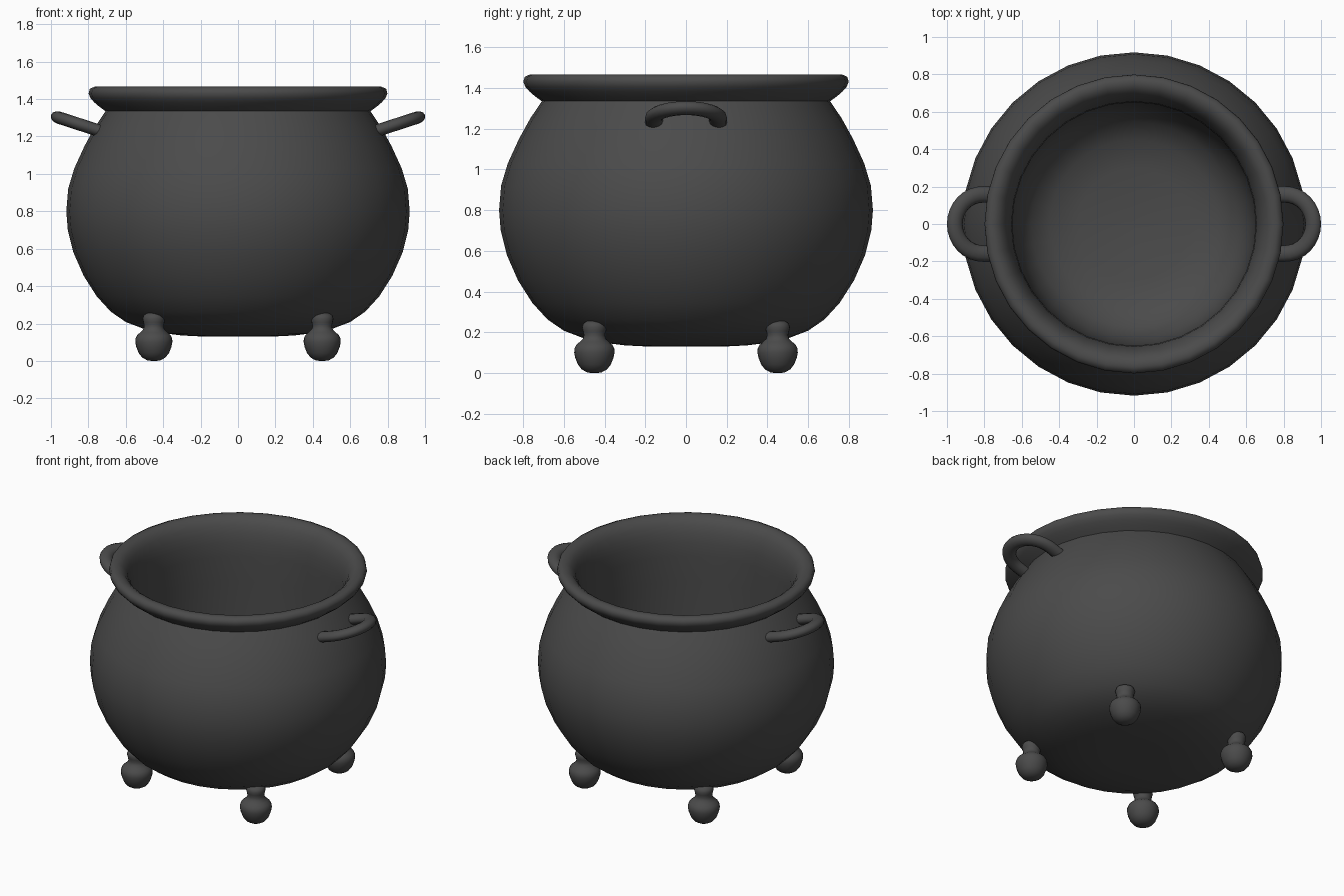
import bpy, bmesh, math
from mathutils import Vector

if "Cube" in bpy.data.objects:
    bpy.data.objects.remove(bpy.data.objects["Cube"])

iron = bpy.data.materials.new("dark iron")
iron.diffuse_color = (0.07, 0.07, 0.07, 1)
iron.use_nodes = True
iron.node_tree.nodes["Principled BSDF"].inputs["Base Color"].default_value = iron.diffuse_color


def finish(bm, name, angle=60):
    bmesh.ops.remove_doubles(bm, verts=bm.verts, dist=1e-5)
    bmesh.ops.recalc_face_normals(bm, faces=bm.faces)
    me = bpy.data.meshes.new(name)
    bm.to_mesh(me)
    bm.free()
    me.materials.append(iron)
    ob = bpy.data.objects.new(name, me)
    bpy.context.collection.objects.link(ob)
    bpy.ops.object.select_all(action='DESELECT')
    ob.select_set(True)
    bpy.context.view_layer.objects.active = ob
    bpy.ops.object.shade_smooth_by_angle(angle=math.radians(angle))
    return ob


def loft(bm, rings):
    rows = [[bm.verts.new(p) for p in ring] for ring in rings]
    for a, b in zip(rows, rows[1:]):
        n = len(a)
        for i in range(n):
            j = (i + 1) % n
            bm.faces.new((a[i], a[j], b[j], b[i]))
    bm.faces.new(rows[0])
    bm.faces.new(rows[-1])


def lathe(name, profile, sides, cx=0, cy=0):
    rings = [[(cx + r * math.cos(2 * math.pi * i / sides),
               cy + r * math.sin(2 * math.pi * i / sides), z)
              for i in range(sides)] for r, z in profile]
    bm = bmesh.new()
    loft(bm, rings)
    return finish(bm, name)


# Bowl: outer wall, flared rim, deep straight-sided hollow
outer = [(0.02, 0.13), (0.20, 0.131), (0.30, 0.136), (0.39, 0.147), (0.50, 0.17),
         (0.60, 0.208), (0.68, 0.263), (0.755, 0.345), (0.825, 0.455), (0.88, 0.58),
         (0.91, 0.70), (0.918, 0.80), (0.908, 0.92), (0.875, 1.03), (0.82, 1.15),
         (0.765, 1.25), (0.708, 1.335)]
rim = [(0.74, 1.358), (0.768, 1.382), (0.789, 1.405), (0.799, 1.43), (0.792, 1.455),
       (0.765, 1.467), (0.735, 1.462), (0.71, 1.445), (0.688, 1.415), (0.67, 1.37)]
inner = [(0.656, 1.31), (0.651, 1.22), (0.65, 1.05), (0.648, 0.80), (0.64, 0.55),
         (0.61, 0.40), (0.55, 0.30), (0.45, 0.235), (0.30, 0.20), (0.02, 0.19)]
lathe("cauldron_bowl", outer + rim + inner, 32)

# Four knob feet
foot = [(0.012, 0.0), (0.035, 0.003), (0.062, 0.018), (0.081, 0.042), (0.094, 0.075),
        (0.099, 0.10), (0.098, 0.12), (0.089, 0.138), (0.072, 0.153), (0.057, 0.168),
        (0.052, 0.186), (0.056, 0.206), (0.061, 0.226), (0.054, 0.245), (0.03, 0.258),
        (0.01, 0.26)]
for sx, xname in ((-1, "left"), (1, "right")):
    for sy, yname in ((-1, "front"), (1, "back")):
        lathe(f"{yname}_{xname}_foot", foot, 20, 0.45 * sx, 0.45 * sy)

# Two loop handles, tilted up and outward
tilt = math.radians(18)
out = Vector((math.cos(tilt), 0, math.sin(tilt)))
up = Vector((-math.sin(tilt), 0, math.cos(tilt)))
side = Vector((0, 1, 0))
base = Vector((0.808, 0, 1.252))
R = 0.158
path = [(-0.07, -R, 0, -1)]
for i in range(17):
    a = -math.pi / 2 + math.pi * i / 16
    path.append((R * math.cos(a), R * math.sin(a), math.cos(a), math.sin(a)))
path.append((-0.07, R, 0, 1))
for sx, name in ((-1, "left_handle"), (1, "right_handle")):
    rings = []
    for u, v, nu, nv in path:
        ring = []
        for k in range(12):
            t = 2 * math.pi * k / 12
            w, h = 0.044 * math.cos(t), 0.033 * math.sin(t)
            p = base + out * (u + nu * w) + side * (v + nv * w) + up * h
            ring.append((sx * p.x, p.y, p.z))
        rings.append(ring)
    bm = bmesh.new()
    loft(bm, rings)
    finish(bm, name)
